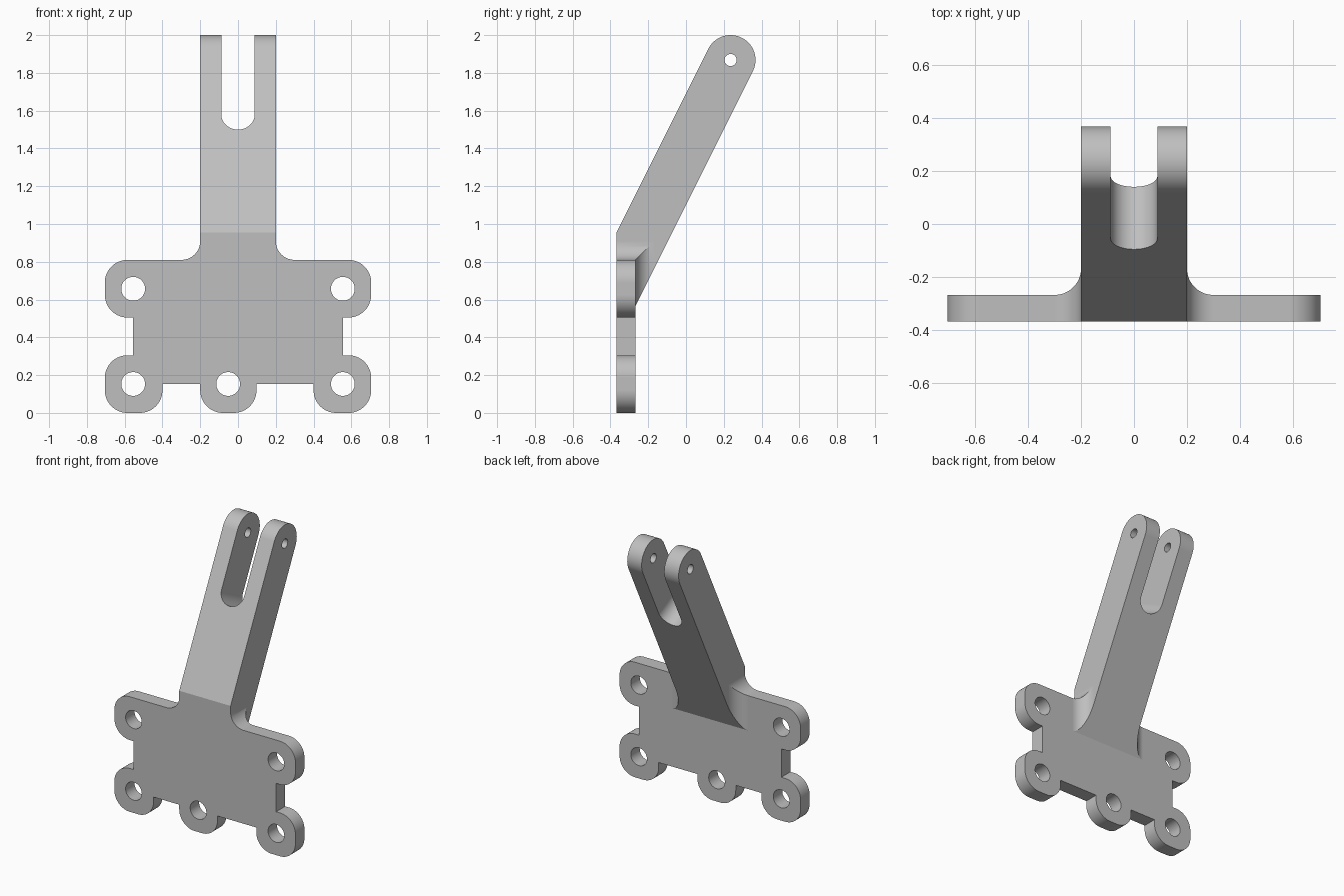
import bpy
import bmesh
from math import sin, cos, pi, radians, atan2
from mathutils import Vector

cube = bpy.data.objects.get("Cube")
if cube:
    bpy.data.objects.remove(cube)

# Main dimensions
FRONT, BACK = -0.368, -0.268        # plate faces along y
TOP, MID, LOBE, ROUND = 0.81, 0.153, 0.305, 0.12
WIDE, BODY, ARM = 0.705, 0.555, 0.2
PIN = Vector((0, 0.236, 1.868))     # pivot at the arm's end
END = 0.132                         # arm end radius
FILLET = 0.1
X, Y, Z = Vector((1, 0, 0)), Vector((0, 1, 0)), Vector((0, 0, 1))
ALONG = Vector((0, 1, 2)).normalized()     # up the arm
ACROSS = Vector((0, 2, -1)).normalized()   # through the arm, front to back

steel = bpy.data.materials.new("plain_grey")
steel.use_nodes = True
steel.diffuse_color = (0.52, 0.52, 0.52, 1)
steel.node_tree.nodes["Principled BSDF"].inputs["Base Color"].default_value = (0.52, 0.52, 0.52, 1)


def loft(name, rings):
    """Solid through equal-sized rings of points, capped at both ends."""
    bm = bmesh.new()
    rows = [[bm.verts.new(p) for p in ring] for ring in rings]
    n = len(rows[0])
    for a, b in zip(rows, rows[1:]):
        for i in range(n):
            j = (i + 1) % n
            bm.faces.new((a[i], a[j], b[j], b[i]))
    bm.faces.new(rows[0])
    bm.faces.new(rows[-1])
    bmesh.ops.recalc_face_normals(bm, faces=bm.faces)
    mesh = bpy.data.meshes.new(name)
    bm.to_mesh(mesh)
    bm.free()
    mesh.materials.append(steel)
    obj = bpy.data.objects.new(name, mesh)
    bpy.context.collection.objects.link(obj)
    return obj


def prism(name, outline, origin, u, v, w, start, stop):
    """Outline in the u, v plane, extruded along w."""
    return loft(name, [[origin + u * a + v * b + w * d for a, b in outline]
                       for d in (start, stop)])


def arc(cx, cy, r, a0, a1, steps=24):
    return [(cx + r * cos(a0 + (a1 - a0) * i / steps),
             cy + r * sin(a0 + (a1 - a0) * i / steps)) for i in range(steps + 1)]


def rounded(corners):
    """Right-angled outline with a radius at each corner."""
    out = []
    for i, (x, y, r) in enumerate(corners):
        p = Vector((x, y))
        if not r:
            out.append((x, y))
            continue
        before = (Vector(corners[i - 1][:2]) - p).normalized()
        after = (Vector(corners[(i + 1) % len(corners)][:2]) - p).normalized()
        c = p + (before + after) * r
        a0 = atan2(-after.y, -after.x)
        a1 = atan2(-before.y, -before.x)
        turn = (a1 - a0 + pi) % (2 * pi) - pi
        out += arc(c.x, c.y, r, a0, a0 + turn)
    return out


def combine(target, tool, operation):
    mod = target.modifiers.new("combine", 'BOOLEAN')
    mod.operation = operation
    mod.solver = 'EXACT'
    mod.object = tool
    bpy.context.view_layer.objects.active = target
    bpy.ops.object.modifier_apply(modifier=mod.name)
    bpy.data.objects.remove(tool)


# Plate with three lower lobes and two upper ones
outline = []
for x0, x1 in ((-WIDE, -0.4), (-0.2, 0.098), (0.4, WIDE)):
    lower = [(x0, 0, ROUND), (x1, 0, ROUND)]
    if x0 > -WIDE:
        lower.insert(0, (x0, MID, 0))
    if x1 < WIDE:
        lower.append((x1, MID, 0))
    outline += lower
side = [(WIDE, LOBE, ROUND), (BODY, LOBE, 0),
        (BODY, TOP - LOBE, 0), (WIDE, TOP - LOBE, ROUND), (WIDE, TOP, ROUND)]
outline += side + [(-x, z, r) for x, z, r in reversed(side)]
bracket = prism("clevis_bracket", rounded(outline), Vector(), X, Z, Y, FRONT, BACK)

# Leaning arm with a rounded end
tilt = atan2(1, 2)


def underside(y):
    return PIN.z - END * cos(tilt) * 0.5 - 2 * (PIN.y + END * cos(tilt) - y)


bend = PIN.z + END * sin(tilt) - 2 * (PIN.y - END * cos(tilt) - FRONT)
inner = -0.32
profile = [(FRONT, bend)] + arc(PIN.y, PIN.z, END, pi - tilt, -tilt, 48)
profile += [(inner, underside(inner)), (FRONT, underside(inner))]
arm = prism("arm", profile, Vector(), Y, Z, X, -ARM, ARM)

# Hollow fillets where the arm meets the plate's top and back
steps = [(ARM + FILLET * (1 - sin(t)), FILLET * (1 - cos(t)))
         for t in (i * pi / 48 for i in range(25))]
rings = []
for x, f in steps + [(-x, f) for x, f in reversed(steps)]:
    y, z = BACK + f, TOP + f
    rings.append([(x, FRONT, 0.7), (x, FRONT, z), (x, y, z),
                  (x, y, underside(y)), (x, inner, underside(inner))])
fillet = loft("arm_fillet", rings)

combine(bracket, arm, 'UNION')
combine(bracket, fillet, 'UNION')

# Bolt holes through the lobes
for x, z in ((-BODY, MID), (-0.052, MID), (BODY, MID), (-BODY, TOP - MID), (BODY, TOP - MID)):
    hole = prism("bolt_hole", arc(x, z, 0.063, 0, 2 * pi, 64)[:-1], Vector(), X, Z, Y, -0.6, -0.15)
    combine(bracket, hole, 'DIFFERENCE')

# Round-bottomed slot through the arm, making the fork
half = 0.088
slot_bottom = Vector((0, FRONT + (1.5 - bend) / 2, 1.5))
slot_outline = arc(0, half, half, pi, 2 * pi, 48) + [(half, 0.9), (-half, 0.9)]
slot = prism("fork_slot", slot_outline, slot_bottom, X, ALONG, ACROSS, -0.3, 0.6)
combine(bracket, slot, 'DIFFERENCE')

# Pin hole across the fork
pin = prism("pin_hole", arc(0, 0, 0.032, 0, 2 * pi, 48)[:-1], PIN, Y, Z, X, -0.4, 0.4)
combine(bracket, pin, 'DIFFERENCE')

# Smooth curves, crisp edges
bpy.ops.object.select_all(action='DESELECT')
bracket.select_set(True)
bpy.context.view_layer.objects.active = bracket
bpy.ops.object.shade_smooth_by_angle(angle=radians(20))
weighted = bracket.modifiers.new("even_shading", 'WEIGHTED_NORMAL')
weighted.keep_sharp = True
